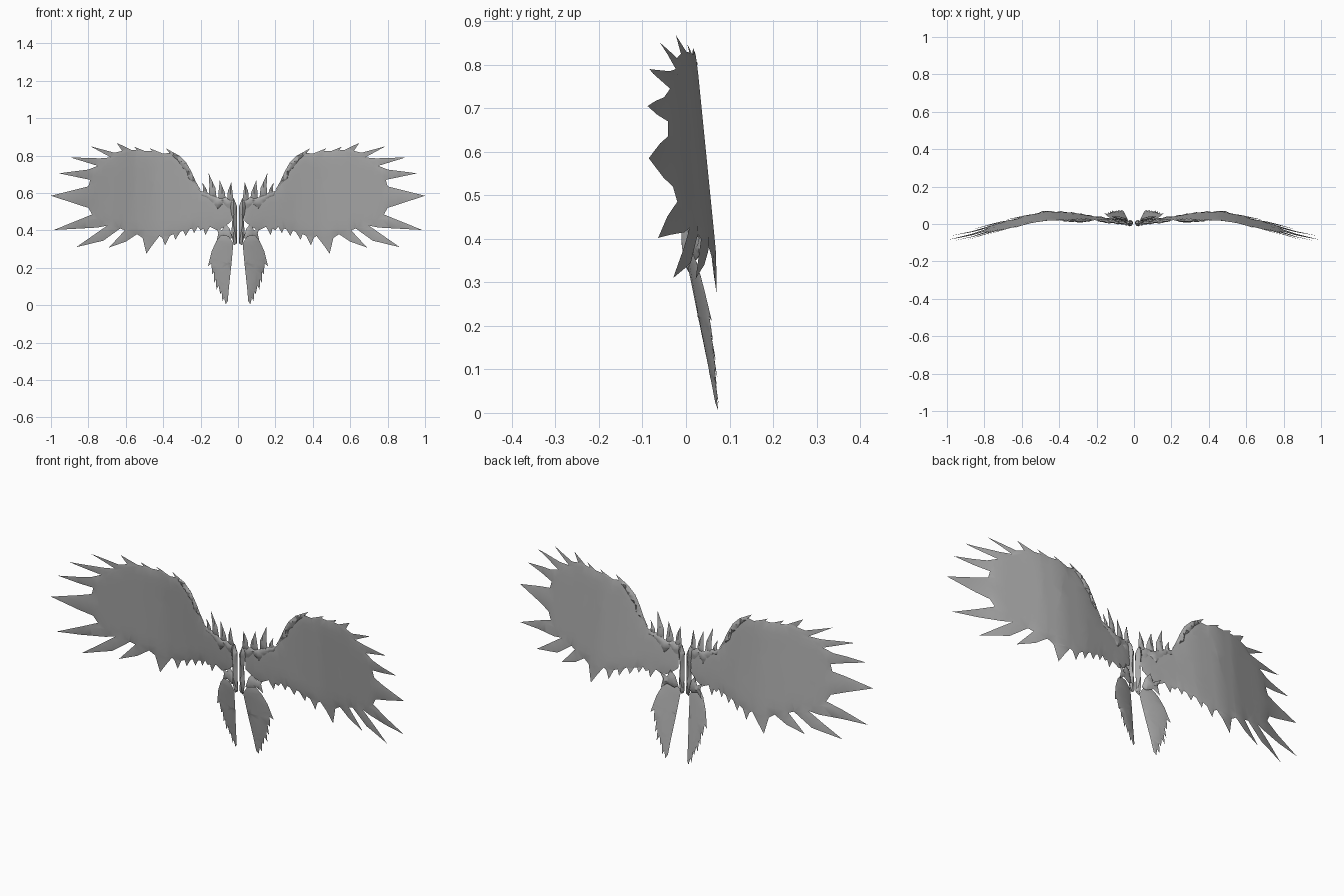
import bpy, bmesh, math
from mathutils import Vector
from mathutils.geometry import intersect_point_line

if "Cube" in bpy.data.objects:
    bpy.data.objects.remove(bpy.data.objects["Cube"])

grey = bpy.data.materials.new("feather grey")
grey.diffuse_color = (0.4, 0.4, 0.4, 1)
grey.use_nodes = True
grey.node_tree.nodes["Principled BSDF"].inputs["Base Color"].default_value = grey.diffuse_color


def lerp_table(t, table):
    for (a, fa), (b, fb) in zip(table, table[1:]):
        if t <= b:
            return fa + (fb - fa) * max(0, (t - a) / (b - a))
    return table[-1][1]


# Sweep of the wing: bends forward at the tip, leans back towards the bottom
SWEEP = [(0, -.05), (.1, -.036), (.2, -.022), (.32, -.005), (.45, 0), (.55, -.014),
         (.65, -.04), (.75, -.065), (.86, -.1), (1, -.13)]


def wing_y(x, z):
    return lerp_table(x, SWEEP) + .02 + (.83 - z) * .1


def tail_y(x, z):
    return .005 + (.34 - z) * .18 + .24 * (x - .03)


def edge_distance(p, pts):
    best = 9
    for a, b in zip(pts, pts[1:] + pts[:1]):
        q, t = intersect_point_line(p, a, b)
        q = a if t < 0 else b if t > 1 else q
        best = min(best, (p - q).length)
    return best


def plate(name, outline, depth, thick, bevel, step, shift=0):
    """Lens-shaped plate cut from an x-z outline, bent by depth(x, z), mirrored in x."""
    pts = [Vector((x, 0, z)) for x, z in outline]
    bm = bmesh.new()
    vs = [bm.verts.new(p) for p in pts]
    edges = [bm.edges.new((a, b)) for a, b in zip(vs, vs[1:] + vs[:1])]
    bmesh.ops.triangle_fill(bm, edges=edges, use_beauty=True, normal=(0, -1, 0))
    # grid cuts give the plate enough points to bend
    for axis in (0, 2):
        lo, hi = min(p[axis] for p in pts), max(p[axis] for p in pts)
        n = max(2, round((hi - lo) / step))
        for i in range(1, n):
            co, no = Vector(), Vector()
            co[axis], no[axis] = lo + (hi - lo) * i / n, 1
            bmesh.ops.bisect_plane(bm, geom=bm.verts[:] + bm.edges[:] + bm.faces[:],
                                   plane_co=co, plane_no=no, dist=1e-5)
    front = bm.verts[:]
    back = bmesh.ops.duplicate(bm, geom=bm.verts[:] + bm.edges[:] + bm.faces[:])["geom"]
    back = [g for g in back if isinstance(g, bmesh.types.BMVert)]
    for group, side in ((front, -1), (back, 1)):
        for v in group:
            t = thick * math.sqrt(min(1, edge_distance(v.co, pts) / bevel))
            v.co.y = depth(v.co.x, v.co.z) + shift + side * t
    bmesh.ops.remove_doubles(bm, verts=bm.verts[:], dist=1e-4)
    bmesh.ops.recalc_face_normals(bm, faces=bm.faces[:])
    me = bpy.data.meshes.new(name)
    bm.to_mesh(me)
    bm.free()
    me.materials.append(grey)
    ob = bpy.data.objects.new(name, me)
    bpy.context.collection.objects.link(ob)
    bpy.context.view_layer.objects.active = ob
    ob.select_set(True)
    bpy.ops.object.shade_smooth_by_angle(angle=math.radians(40))
    ob.select_set(False)
    m = ob.modifiers.new("mirror", "MIRROR")
    m.use_clip = False
    return ob


# Main wing with feather tips
plate("wing", [
    (.035, .56), (.10, .57), (.16, .60), (.20, .61), (.23, .65), (.27, .74), (.32, .79),
    (.36, .815), (.40, .81), (.475, .84), (.46, .825), (.50, .825), (.555, .847), (.54, .828),
    (.57, .83), (.648, .868), (.62, .825), (.66, .815), (.79, .85), (.68, .79), (.74, .785),
    (.897, .79), (.75, .745), (.80, .725), (.958, .705), (.79, .67), (.80, .635), (1, .585),
    (.80, .52), (.78, .485), (.985, .402), (.75, .415), (.70, .425), (.865, .31), (.72, .345),
    (.63, .41), (.605, .40), (.69, .308), (.60, .34), (.54, .38), (.51, .36), (.49, .275),
    (.455, .325), (.42, .37), (.405, .36), (.39, .32), (.365, .37), (.345, .38), (.335, .35),
    (.31, .39), (.295, .40), (.28, .37), (.26, .405), (.245, .41), (.235, .385), (.215, .42),
    (.2, .40), (.185, .41), (.175, .375), (.15, .42), (.11, .40), (.07, .42), (.035, .45)],
    wing_y, .003, .03, .045)

# Armoured leading edge of the shoulder
plate("shoulder_guard", [
    (.20, .615), (.225, .66), (.25, .715), (.275, .76), (.315, .80), (.385, .838), (.36, .805),
    (.325, .775), (.30, .735), (.275, .715), (.268, .68), (.24, .655)],
    wing_y, .014, .025, .02)

# Inner covert pad near the root
plate("root_pad", [
    (.03, .49), (.03, .55), (.06, .575), (.11, .575), (.16, .60), (.20, .61), (.215, .59),
    (.17, .575), (.135, .54), (.11, .51), (.08, .54)],
    wing_y, .011, .025, .025)

# Crest spikes above the root
for i, (x, z, tx, tz, w) in enumerate([(.04, .56, .036, .657, .016), (.085, .56, .098, .668, .02),
                                       (.135, .575, .157, .705, .02), (.175, .59, .19, .655, .013)]):
    plate(f"crest_spike_{i + 1}", [
        (x - w, z), (x - w * .7, z + (tz - z) * .4), (tx, tz),
        (x + w * .9, z + (tz - z) * .5), (x + w * 1.1, z)],
        wing_y, .008, .015, .02)

# Central spine halves
plate("spine", [
    (.006, .33), (.006, .53), (.02, .565), (.035, .59), (.04, .52), (.03, .46), (.036, .38),
    (.022, .32)],
    lambda x, z: .003 + .04 * max(0, .45 - z), .016, .014, .02)

# Hooked claws joining the tail to the wing
plate("tail_clasp", [
    (.03, .36), (.045, .41), (.07, .44), (.085, .40), (.12, .42), (.105, .385), (.115, .34),
    (.085, .365), (.05, .35)],
    lambda x, z: .018 + .25 * (x - .03), .01, .02, .02)

# Tail fan
plate("tail_feathers", [
    (.025, .33), (.05, .37), (.09, .375), (.115, .345), (.14, .29), (.15, .25), (.16, .21),
    (.142, .222), (.138, .165), (.127, .18), (.128, .12), (.117, .14), (.116, .08),
    (.104, .105), (.095, .06), (.088, .075), (.083, .02), (.074, .04), (.066, .005),
    (.055, .02), (.048, .10), (.035, .22)],
    tail_y, .004, .025, .03)
